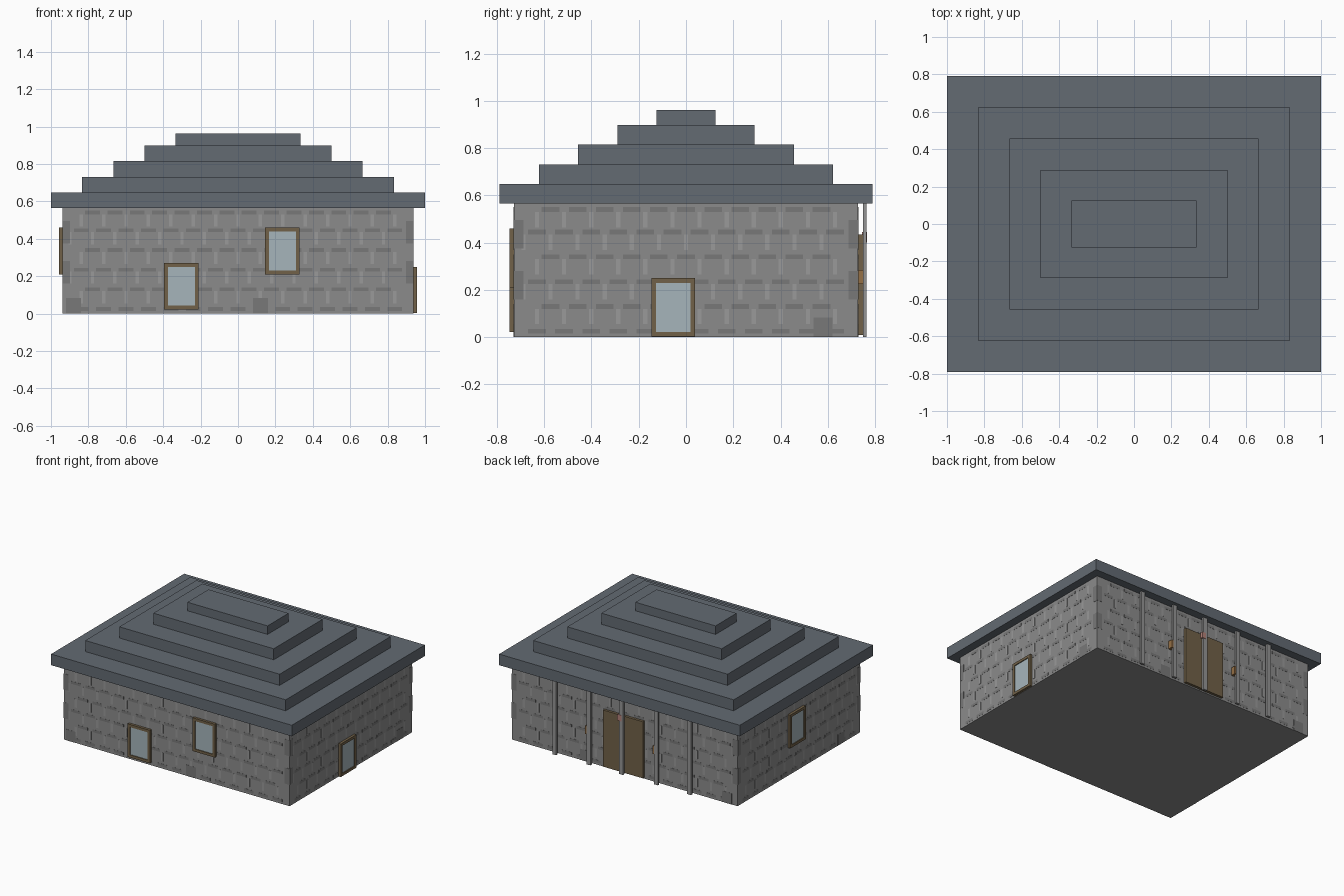
import bpy, bmesh
from mathutils import Vector

if "Cube" in bpy.data.objects:
    bpy.data.objects.remove(bpy.data.objects["Cube"])

HX, HY, WALL_H = 0.938, 0.728, 0.565


def material(name, rgb):
    m = bpy.data.materials.new(name)
    m.diffuse_color = (*rgb, 1)
    m.use_nodes = True
    m.node_tree.nodes["Principled BSDF"].inputs["Base Color"].default_value = m.diffuse_color
    return m


ROOF = material("slate", (0.125, 0.145, 0.170))
STONE = material("stone", (0.26, 0.26, 0.26))
DARK = material("dark_stone", (0.19, 0.19, 0.19))
PALE = material("pale_mortar", (0.32, 0.32, 0.32))
PILLAR = material("pillar_stone", (0.30, 0.30, 0.30))
WOOD = material("wood", (0.165, 0.120, 0.065))
GLASS = material("glass", (0.38, 0.46, 0.50))
LAMP = material("lamp_red", (0.45, 0.22, 0.19))
COPPER = material("lantern_copper", (0.30, 0.16, 0.06))


def boxes(name, spans, mat):
    """One object from a list of (low corner, high corner) boxes."""
    bm = bmesh.new()
    for lo, hi in spans:
        lo, hi = Vector(lo), Vector(hi)
        cube = bmesh.ops.create_cube(bm, size=1)
        for v in cube["verts"]:
            v.co = Vector([(lo[i] + hi[i]) / 2 + v.co[i] * (hi[i] - lo[i]) for i in range(3)])
    mesh = bpy.data.meshes.new(name)
    bm.to_mesh(mesh)
    bm.free()
    mesh.materials.append(mat)
    ob = bpy.data.objects.new(name, mesh)
    bpy.context.collection.objects.link(ob)
    return ob


def on_wall(side, u0, u1, z0, z1, out, inset=0.004):
    """Box span on a wall: u runs along the wall, out is how far it sticks out."""
    if side in ("front", "back"):
        a, b = HY - inset, HY + out
        if side == "front":
            a, b = -b, -a
        return (u0, a, z0), (u1, b, z1)
    a, b = HX - inset, HX + out
    if side == "left":
        a, b = -b, -a
    return (a, u0, z0), (b, u1, z1)


# Main walls
boxes("walls", [((-HX, -HY, 0), (HX, HY, WALL_H))], STONE)

# Stepped roof
tiers = [(1.0, 0.79, 0.565, 0.648), (0.833, 0.623, 0.648, 0.731),
         (0.666, 0.457, 0.731, 0.815), (0.5, 0.29, 0.815, 0.898),
         (0.333, 0.125, 0.898, 0.962)]
for i, (x, y, z0, z1) in enumerate(tiers):
    boxes(f"roof_tier_{i + 1}", [((-x, -y, z0), (x, y, z1))], ROOF)

# Masonry pattern: dark bed joints and pale upright joints, staggered by row
for side in ("front", "right", "back", "left"):
    half = HX if side in ("front", "back") else HY
    n = round(2 * half / 0.125)
    step = 2 * (half - 0.04) / n
    dark, pale = [], []
    for row in range(6):
        top = min(0.015 + 0.105 * row + 0.02, 0.55)
        shift = 0.5 if row % 2 else 0.0
        for k in range(n):
            u = -half + 0.04 + (k + shift) * step
            if u + step < half:
                dark.append(on_wall(side, u + 0.02, u + step - 0.02, top - 0.02, top, 0.001))
            if 0 < row:
                pale.append(on_wall(side, u - 0.009, u + 0.009, top - 0.085, top - 0.02, 0.001))
    # Corner quoins
    for end in (-half + 0.021, half - 0.021):
        for z0 in (0.16, 0.375):
            dark.append(on_wall(side, end - 0.02, end + 0.02, z0, z0 + 0.12, 0.0012))
    # Odd dark base blocks
    for u in {"front": (-0.88, 0.12), "right": (0.58,), "back": (0.33, -0.85), "left": (-0.5,)}[side]:
        dark.append(on_wall(side, u - 0.04, u + 0.04, 0, 0.083, 0.0012))
    boxes(f"{side}_dark_stones", dark, DARK)
    boxes(f"{side}_mortar", pale, PALE)

# Framed windows: side, start, end, bottom, top
windows = [("front", -0.395, -0.21, 0.022, 0.27), ("front", 0.145, 0.33, 0.21, 0.46),
           ("right", -0.147, 0.038, 0.002, 0.25), ("left", -0.055, 0.13, 0.21, 0.46)]
for i, (s, a, b, lo, hi) in enumerate(windows):
    t, d = 0.02, 0.019
    bars = [on_wall(s, a, a + t, lo, hi, d), on_wall(s, b - t, b, lo, hi, d),
            on_wall(s, a + t, b - t, lo, lo + t, d), on_wall(s, a + t, b - t, hi - t, hi, d)]
    boxes(f"window_frame_{i + 1}", bars, WOOD)
    boxes(f"window_glass_{i + 1}", [on_wall(s, a + t, b - t, lo + t, hi - t, 0.013)], GLASS)

# Double door at the back
boxes("door_leaves", [on_wall("back", -0.165, 0.0, 0.01, 0.435, 0.02),
                      on_wall("back", 0.0, 0.165, 0.01, 0.435, 0.02)], WOOD)

# Row of slim pillars standing just off the back wall
for i, x in enumerate((-0.56, -0.285, 0.005, 0.275, 0.56)):
    boxes(f"pillar_{i + 1}", [((x - 0.016, 0.748, 0), (x + 0.016, 0.764, WALL_H))], PILLAR)

# Small lamp over the door and lanterns by the inner pillars
boxes("door_lamp", [((0.0, 0.745, 0.40), (0.035, 0.766, 0.445))], LAMP)
boxes("lanterns", [((x, 0.727, 0.225), (x + 0.022, 0.763, 0.285)) for x in (-0.278, 0.282)], COPPER)
